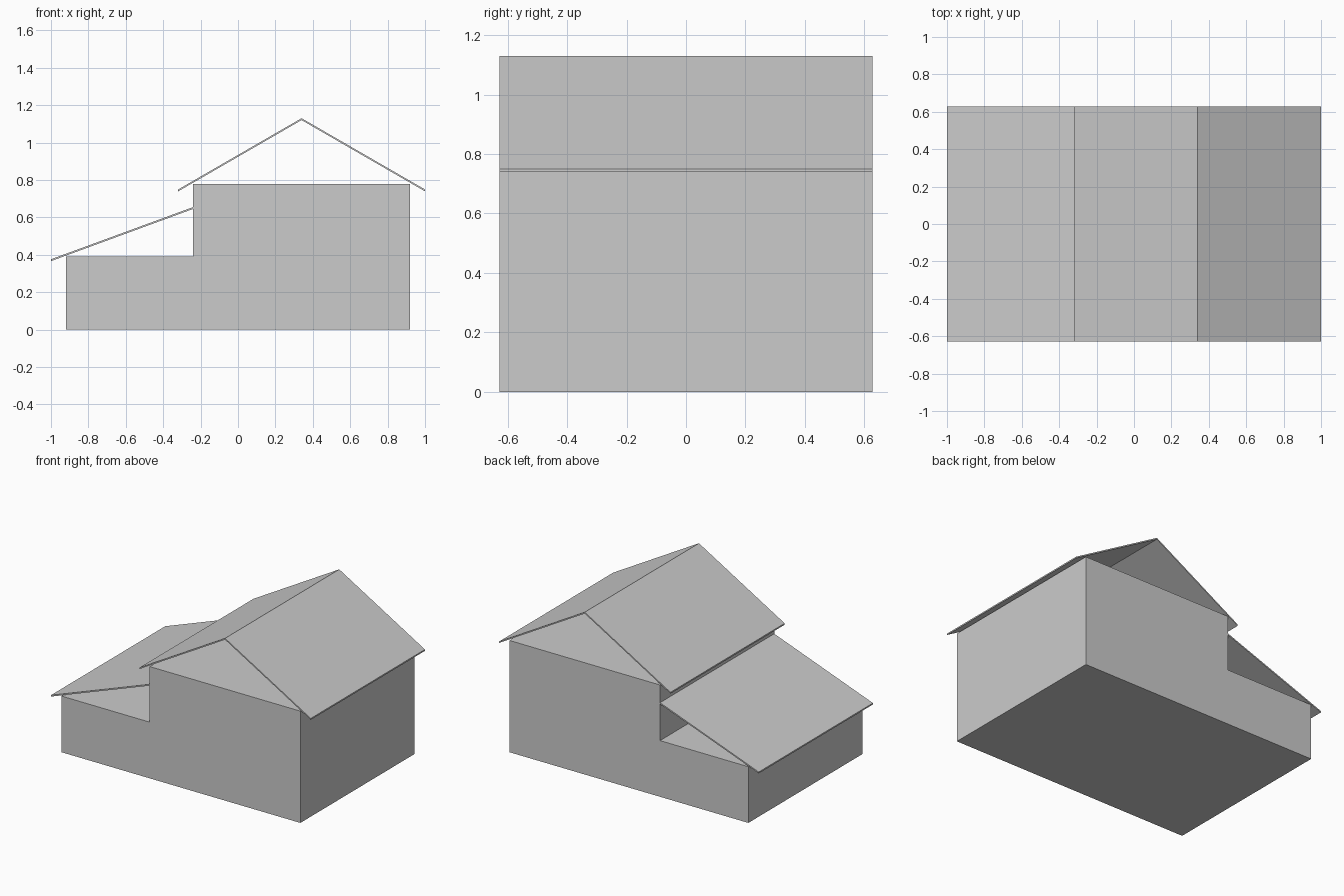
import bpy
import bmesh

if "Cube" in bpy.data.objects:
    bpy.data.objects.remove(bpy.data.objects["Cube"])

HALF_DEPTH = 0.628
THICK = 0.01


def extrude_profile(name, points):
    """Extrude an x-z outline along the full depth of the building."""
    bm = bmesh.new()
    face = bm.faces.new([bm.verts.new((x, -HALF_DEPTH, z)) for x, z in points])
    new = bmesh.ops.extrude_face_region(bm, geom=[face])["geom"]
    verts = [v for v in new if isinstance(v, bmesh.types.BMVert)]
    bmesh.ops.translate(bm, verts=verts, vec=(0, 2 * HALF_DEPTH, 0))
    bmesh.ops.recalc_face_normals(bm, faces=bm.faces)
    mesh = bpy.data.meshes.new(name)
    bm.to_mesh(mesh)
    bm.free()
    obj = bpy.data.objects.new(name, mesh)
    bpy.context.collection.objects.link(obj)
    return obj


def block(name, x0, x1, height):
    return extrude_profile(name, [(x0, 0), (x1, 0), (x1, height), (x0, height)])


def roof(name, top_line):
    """Thin roof sheet following the given upper line."""
    under = [(x, z - THICK) for x, z in reversed(top_line)]
    return extrude_profile(name, top_line + under)


# Walls
block("main_walls", -0.24, 0.92, 0.778)
block("side_wing_walls", -0.92, -0.24, 0.391)

# Gable roof, open at both ends
roof("gable_roof", [(-0.32, 0.749), (0.34, 1.13), (1.0, 0.749)])

# Lean-to roof against the main wall
roof("lean_to_roof", [(-1.0, 0.376), (-0.24, 0.655)])
